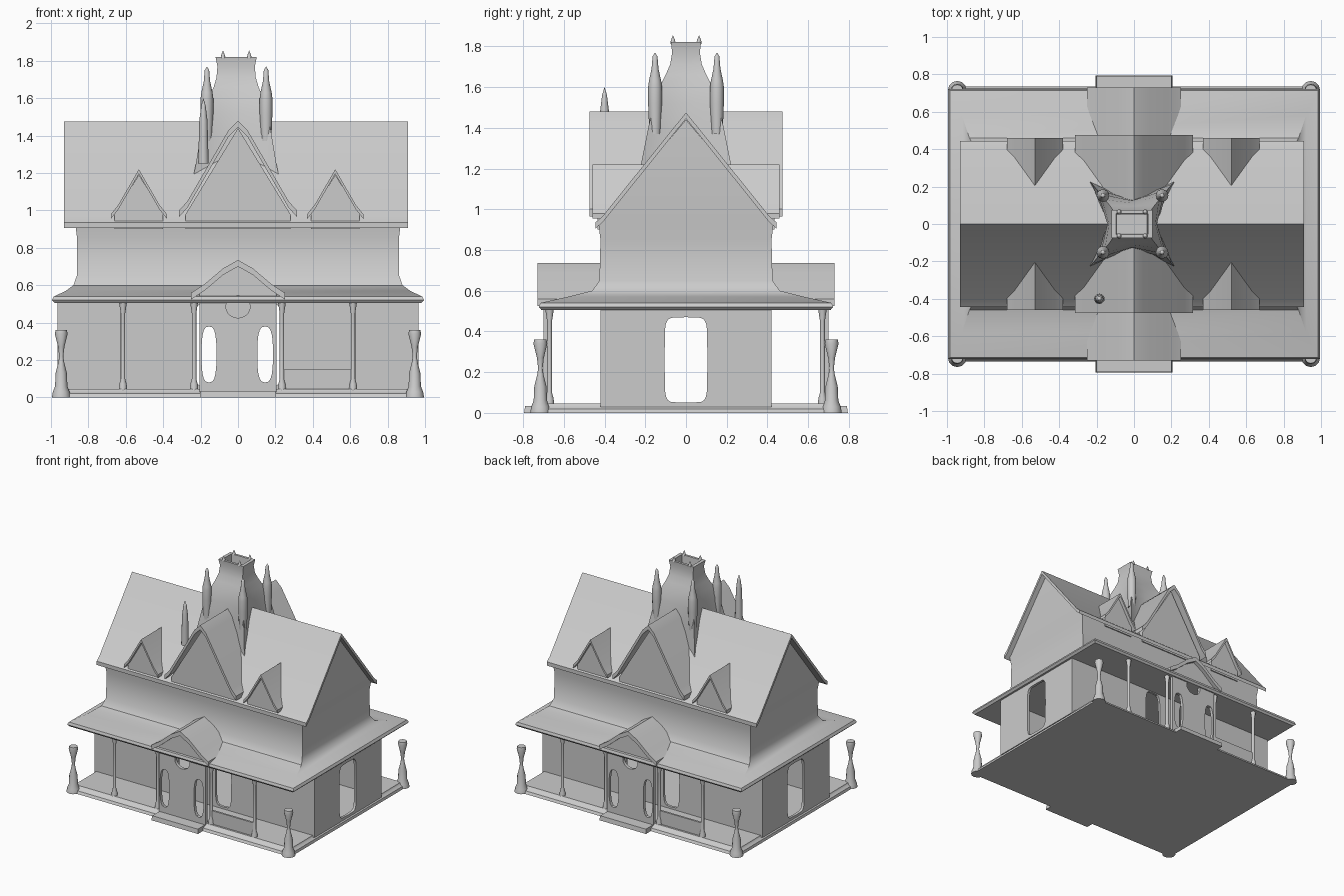
import bpy, bmesh, math
from math import pi, cos, sin

if "Cube" in bpy.data.objects:
    bpy.data.objects.remove(bpy.data.objects["Cube"])


def finish(ob):
    bpy.ops.object.select_all(action='DESELECT')
    ob.select_set(True)
    bpy.context.view_layer.objects.active = ob
    if ob.type == 'CURVE':
        bpy.ops.object.convert(target='MESH')
    bpy.ops.object.shade_smooth_by_angle(angle=math.radians(38))
    return ob


def panel(name, loops, a0, a1, axis='y'):
    """Flat outline (first loop) with holes, extruded along y or x; heights are absolute z."""
    cu = bpy.data.curves.new(name, 'CURVE')
    cu.dimensions = '2D'
    cu.fill_mode = 'BOTH'
    cu.extrude = abs(a1 - a0) / 2
    for loop in loops:
        s = cu.splines.new('POLY')
        s.points.add(len(loop) - 1)
        for p, (u, v) in zip(s.points, loop):
            p.co = (u, v, 0, 1)
        s.use_cyclic_u = True
    ob = bpy.data.objects.new(name, cu)
    bpy.context.collection.objects.link(ob)
    mid = (a0 + a1) / 2
    if axis == 'y':
        ob.rotation_euler, ob.location = (pi / 2, 0, 0), (0, mid, 0)
    else:
        ob.rotation_euler, ob.location = (pi / 2, 0, pi / 2), (mid, 0, 0)
    return finish(ob)


def bridge(bm, rows):
    n = len(rows[0])
    for a, b in zip(rows, rows[1:]):
        for i in range(n):
            j = (i + 1) % n
            bm.faces.new((a[i], a[j], b[j], b[i]))


def loft(name, rings, loc=(0, 0, 0)):
    """Stack of (z, half_x, half_y[, side pinch]) rectangles; a zero half_y closes to a ridge."""
    bm = bmesh.new()
    rows = []
    for z, hx, hy, *p in rings:
        k = p[0] if p else None
        pts = [(-1, -1), (1, -1), (1, 1), (-1, 1)]
        if k:
            pts = [(-1, -1), (0, -k), (1, -1), (k, 0), (1, 1), (0, k), (-1, 1), (-k, 0)]
        rows.append([bm.verts.new((u * hx, v * hy, z)) for u, v in pts])
    bridge(bm, rows)
    bm.faces.new(rows[0][::-1])
    if rings[-1][2] > 0:
        bm.faces.new(rows[-1])
    return make(name, bm, loc)


def lathe(name, profile, loc, n=12):
    """Turned part from (radius, z) points."""
    bm = bmesh.new()
    rows = [[bm.verts.new((r * cos(2 * pi * i / n), r * sin(2 * pi * i / n), z))
             for i in range(n)] for r, z in profile]
    bridge(bm, rows)
    bm.faces.new(rows[0][::-1])
    if profile[-1][0] > 0:
        bm.faces.new(rows[-1])
    return make(name, bm, loc)


def make(name, bm, loc):
    bmesh.ops.remove_doubles(bm, verts=bm.verts, dist=1e-4)
    bmesh.ops.recalc_face_normals(bm, faces=bm.faces)
    me = bpy.data.meshes.new(name)
    bm.to_mesh(me)
    bm.free()
    ob = bpy.data.objects.new(name, me)
    ob.location = loc
    bpy.context.collection.objects.link(ob)
    return finish(ob)


def rect(x0, x1, z0, z1):
    return [(x0, z0), (x1, z0), (x1, z1), (x0, z1)]


def oval(cx, cz, rx, rz, n=20, power=1.0):
    """Ellipse; a power below 1 squares it off."""
    f = lambda v: math.copysign(abs(v) ** power, v)
    return [(cx + rx * f(cos(2 * pi * i / n)), cz + rz * f(sin(2 * pi * i / n))) for i in range(n)]


def chevron(cx, slope, t):
    """Bent roof section from half-slope points (apex first), thickness t."""
    top = [(cx - x, z) for x, z in slope[:0:-1]] + [(cx + x, z) for x, z in slope]
    return top + [(u, v - t) for u, v in top[::-1]]


# base slab, raised floor and steps
loft("base_slab", [(0, .975, .735), (.02, .97, .725), (.03, .955, .70), (.045, .95, .69)])
for s in (-1, 1):
    loft("step", [(0, .205, .06), (.035, .2, .055)], (0, s * .735, 0))

# ground floor walls with openings
for s in (-1, 1):
    a, b = sorted((s * .42, s * .40))
    holes = [oval(k * .165, .28, .07, .22, power=.4) for k in (-1, 1)]
    panel("long_wall", [rect(-.96, .96, .03, .515)] + holes, a, b)
    a, b = sorted((s * .965, s * .945))
    panel("end_wall", [rect(-.42, .42, .03, .515), oval(0, .26, .105, .21, power=.3)], a, b, 'x')

# porch roof flaring up into the upper storey and main gables
loft("upper_storey", [(.505, .98, .71), (.52, .995, .722), (.54, .985, .715), (.57, .92, .58),
                      (.6, .88, .46), (.65, .862, .425), (.85, .86, .42), (.93, .87, .43),
                      (1.44, .87, 0)])

# main roof
panel("main_roof", [chevron(0, [(0, 1.475), (.41, .965), (.445, .935)], .03)], -.93, .91, 'x')

# large cross gable through the house
panel("cross_gable_wall", [[(-.28, .9), (.28, .9), (.28, .98), (0, 1.44), (-.28, .98)]], -.435, .435)
panel("cross_gable_roof", [chevron(0, [(0, 1.48), (.05, 1.43), (.27, 1.05), (.315, 1.0)], .035)],
      -.475, .475)

# small dormers and entrance porticoes, front and back
for s in (-1, 1):
    for cx in (-.53, .52):
        a, b = sorted((s * .435, s * .22))
        panel("dormer_wall", [[(cx - .13, .9), (cx + .13, .9), (cx + .13, .98),
                               (cx, 1.19), (cx - .13, .98)]], a, b)
        a, b = sorted((s * .46, s * .2))
        panel("dormer_roof", [chevron(cx, [(0, 1.22), (.11, 1.03), (.15, .98)], .025)], a, b)
    a, b = sorted((s * .73, s * .41))
    panel("portico_roof", [chevron(0, [(0, .735), (.08, .69), (.18, .605), (.25, .56)], .035)], a, b)
    a, b = sorted((s * .70, s * .675))
    panel("portico_front", [[(-.205, .02), (.205, .02), (.205, .57), (.16, .6), (0, .71),
                             (-.16, .6), (-.205, .57)],
                            oval(-.155, .23, .04, .15, power=.7), oval(.145, .23, .042, .15, power=.7),
                            oval(0, .485, .065, .06)], a, b)
    # low rail on one side of each entrance
    a, b = sorted((s * .675, s * .66))
    x0, x1 = sorted((-s * .23, -s * .61))
    panel("porch_rail", [rect(x0, x1, .03, .15)], a, b)
    # porch columns and broken corner posts
    for k in (-1, 1):
        for x in (.235, .615):
            lathe("porch_column", [(.024, .03), (.02, .07), (.012, .1), (.012, .45), (.022, .515)],
                  (k * x, s * .67, 0))
        lathe("corner_post", [(.05, 0), (.045, .03), (.033, .06), (.03, .13), (.015, .19),
                              (.011, .22), (.017, .27), (.034, .34), (.03, .36)],
              (k * .945, s * .715, 0))

# central tower: pinched sides run down as four legs, hollow top
loft("tower", [(1.15, .235, .235, .6), (1.25, .215, .215, .62), (1.4, .19, .185, .7),
               (1.52, .17, .16, .78), (1.6, .145, .13, .86), (1.66, .12, .1, .95),
               (1.71, .105, .078, 1), (1.77, .1, .068, 1), (1.82, .11, .074, 1),
               (1.82, .085, .055, 1), (1.74, .08, .05, 1)], (-.01, 0, 0))

# pinnacles round the tower, and a single one on the front roof
spike = [(.028, -.4), (.034, -.25), (.034, -.17), (.03, -.14), (.017, -.08), (.012, -.02), (0, 0)]
for sx in (-1, 1):
    for sy in (-1, 1):
        lathe("pinnacle", spike, (sx * .158 - .008, sy * .152, 1.77))
        lathe("rim_horn", [(.014, 0), (.008, .02), (0, .04)], (sx * .07 - .01, sy * .064, 1.815))
lathe("roof_spike", [(.028, -.35), (.024, -.2), (.022, -.12), (.012, -.04), (0, 0)],
      (-.185, -.4, 1.6))
